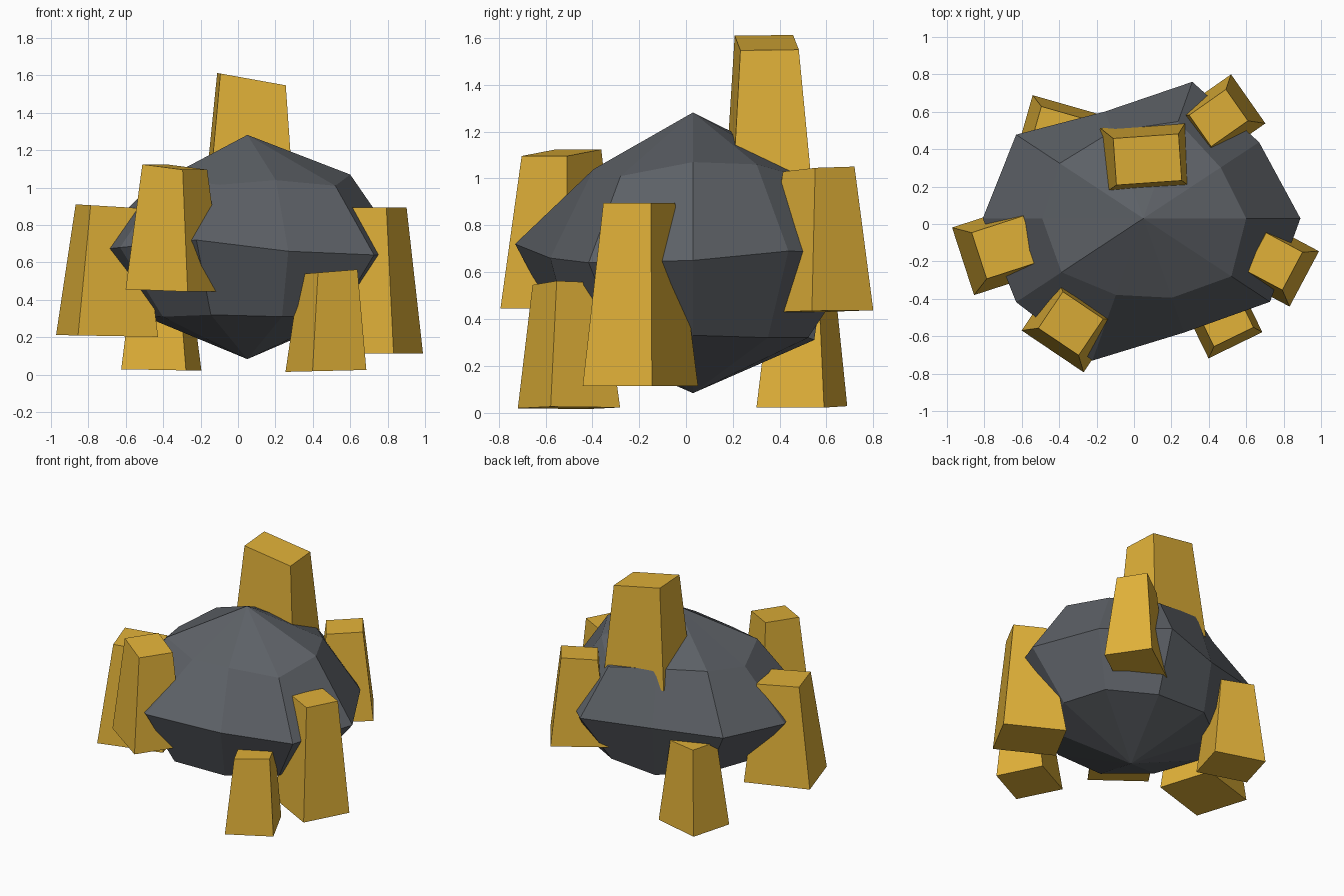
import bpy
from math import cos, sin, radians, tau


def material(name, rgb):
    m = bpy.data.materials.new(name)
    m.diffuse_color = (*rgb, 1)
    return m


def add_mesh(name, verts, faces, mat):
    me = bpy.data.meshes.new(name)
    me.from_pydata(verts, [], faces)
    me.materials.append(mat)
    ob = bpy.data.objects.new(name, me)
    bpy.context.collection.objects.link(ob)
    return ob


stone = material("dark_stone", (0.11, 0.12, 0.135))
gold = material("gold_crystal", (0.75, 0.44, 0.04))

# Boulder: uneven ten-sided sphere; each ring is (radius scale, radii, heights)
N = 10
rings = [
    (0.707, (0.95, 1.0, 0.95, 1.0, 0.95, 0.95, 0.93, 1.05, 1.0, 0.98),
     (0.33, 0.32, 0.32, 0.31, 0.32, 0.32, 0.31, 0.32, 0.31, 0.31)),
    (1.0, (0.988, 0.90, 0.997, 0.78, 0.989, 1.01, 0.989, 1.038, 0.833, 0.985),
     (0.65, 0.69, 0.68, 0.67, 0.68, 0.66, 0.68, 0.72, 0.66, 0.64)),
    (0.707, (0.915, 0.85, 1.0, 0.9, 0.92, 0.9, 0.9, 0.79, 0.82, 0.968),
     (1.07, 1.06, 0.99, 1.05, 1.04, 0.99, 1.05, 1.015, 1.04, 1.01)),
]
verts = [(0.05 + 0.85 * s * r * cos(tau * i / N), 0.03 + 0.77 * s * r * sin(tau * i / N), z)
         for s, radii, heights in rings for i, (r, z) in enumerate(zip(radii, heights))]
verts += [(0.05, 0.03, 0.083), (0.05, 0.03, 1.282)]
faces = []
for i in range(N):
    j = (i + 1) % N
    faces += [(k + i, k + j, k + N + j, k + N + i) for k in (0, N)]
    faces += [(3 * N, j, i), (2 * N + i, 2 * N + j, 3 * N + 1)]
add_mesh("boulder", verts, faces, stone)


# Crystals: tapered four-sided blocks with slightly sloping ends
def crystal(name, yaw, base, base_size, top, top_size, slope=(0, 0)):
    a = radians(yaw)
    pts = []
    for (cx, cy, cz), (w, d), k in ((base, base_size, 0.3), (top, top_size, 1)):
        for sx, sy in ((-1, -1), (1, -1), (1, 1), (-1, 1)):
            u, v = sx * w / 2, sy * d / 2
            dx, dy = u * cos(a) - v * sin(a), u * sin(a) + v * cos(a)
            pts.append((cx + dx, cy + dy, cz + k * (slope[0] * dx + slope[1] * dy)))
    sides = [(i, (i + 1) % 4, (i + 1) % 4 + 4, i + 4) for i in range(4)]
    add_mesh(name, pts, [(3, 2, 1, 0), (4, 5, 6, 7)] + sides, gold)


crystal("top_crystal", 4, (0.06, 0.355, 0.90), (0.46, 0.35),
        (0.072, 0.345, 1.58), (0.35, 0.25), (-0.18, 0))
crystal("left_crystal", 18, (-0.70, -0.13, 0.207), (0.45, 0.38),
        (-0.69, -0.125, 0.90), (0.29, 0.26), (-0.06, 0))
crystal("front_left_crystal", -34, (-0.34, -0.54, 0.45), (0.40, 0.34),
        (-0.338, -0.532, 1.11), (0.26, 0.235), (-0.09, 0.06))
crystal("front_right_crystal", 26, (0.47, -0.50, 0.02), (0.32, 0.33),
        (0.485, -0.505, 0.55), (0.235, 0.22), (0.08, 0))
crystal("right_crystal", -28, (0.725, -0.195, 0.113), (0.42, 0.335),
        (0.75, -0.20, 0.895), (0.22, 0.23))
crystal("back_right_crystal", 35, (0.455, 0.56, 0.432), (0.38, 0.32),
        (0.452, 0.567, 1.04), (0.24, 0.205), (0.04, 0.06))
crystal("back_left_crystal", -16, (-0.41, 0.495, 0.025), (0.36, 0.30),
        (-0.41, 0.50, 0.61), (0.235, 0.20), (-0.06, 0))
